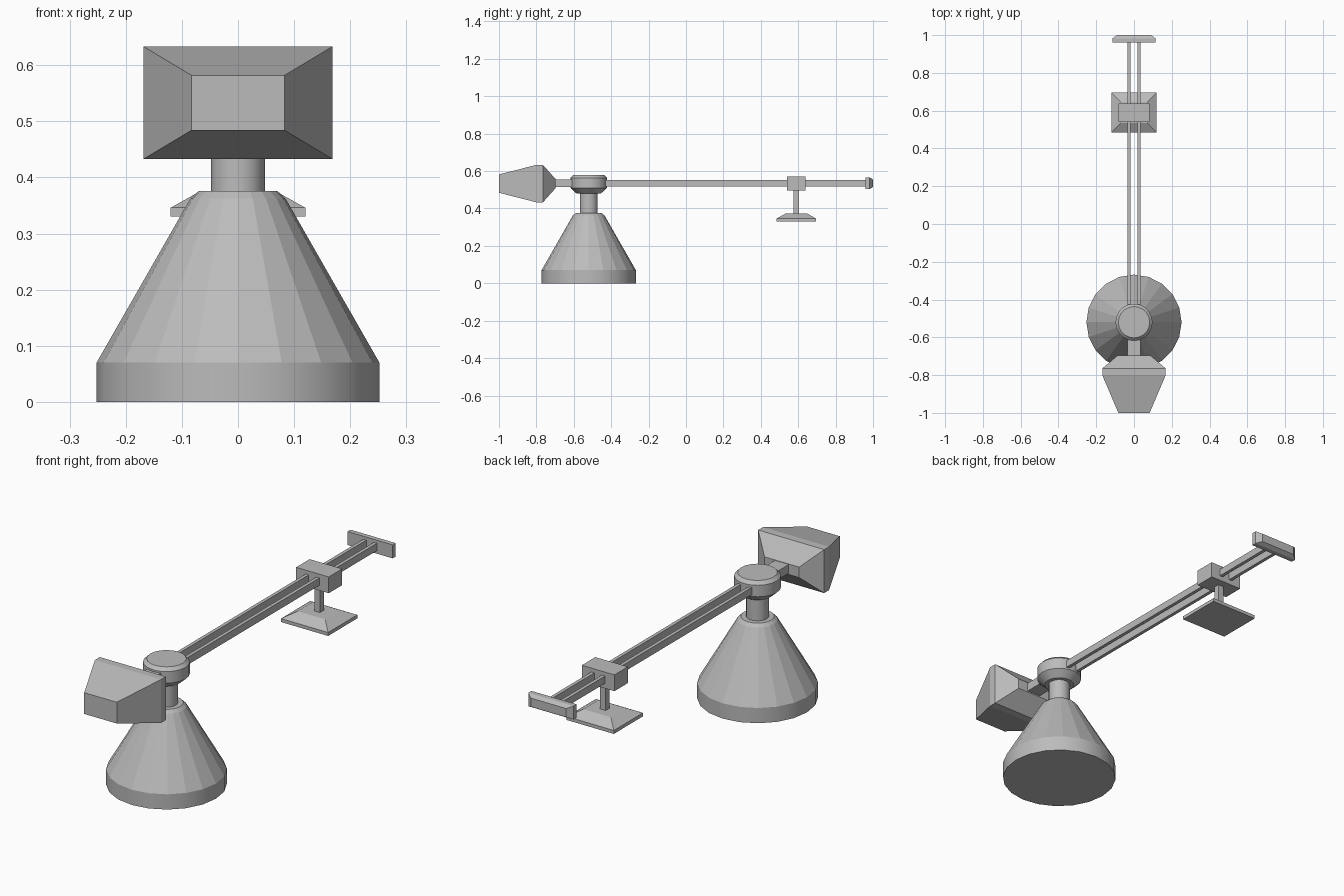
import bpy
import math

cube = bpy.data.objects.get("Cube")
if cube:
    bpy.data.objects.remove(cube, do_unlink=True)

GREY = (0.5, 0.5, 0.5, 1)
grey = bpy.data.materials.new("plain_grey")
grey.use_nodes = True
grey.diffuse_color = GREY
grey.node_tree.nodes["Principled BSDF"].inputs["Base Color"].default_value = GREY

TOWER_Y = -0.52
JIB_Z = 0.535
TROLLEY_Y = 0.59


def add_part(name, rings, smooth=False):
    """Skin a stack of equal rings and cap both ends."""
    n = len(rings[0])
    verts = [v for ring in rings for v in ring]
    faces = [tuple(reversed(range(n))),
             tuple(range(len(verts) - n, len(verts)))]
    for r in range(len(rings) - 1):
        for i in range(n):
            j = (i + 1) % n
            faces.append((r * n + i, r * n + j, (r + 1) * n + j, (r + 1) * n + i))
    mesh = bpy.data.meshes.new(name)
    mesh.from_pydata(verts, [], faces)
    mesh.materials.append(grey)
    obj = bpy.data.objects.new(name, mesh)
    bpy.context.collection.objects.link(obj)
    if smooth:
        bpy.ops.object.select_all(action="DESELECT")
        obj.select_set(True)
        bpy.context.view_layer.objects.active = obj
        bpy.ops.object.shade_smooth_by_angle(angle=math.radians(25))
    return obj


def lathe(name, profile, sides=20, smooth=True):
    """Turn (radius, height) pairs around the tower axis."""
    angles = [math.tau * i / sides for i in range(sides)]
    return add_part(name, [[(r * math.cos(a), TOWER_Y + r * math.sin(a), z)
                            for a in angles] for r, z in profile], smooth)


def loft_z(name, y, sections):
    """Rectangles (half x, half y, z) stacked upwards."""
    return add_part(name, [[(-hx, y - hy, z), (hx, y - hy, z),
                            (hx, y + hy, z), (-hx, y + hy, z)]
                           for hx, hy, z in sections])


def loft_y(name, x, z, sections):
    """Rectangles (y, half x, half z) stacked from front to back."""
    return add_part(name, [[(x - hx, y, z - hz), (x - hx, y, z + hz),
                            (x + hx, y, z + hz), (x + hx, y, z - hz)]
                           for y, hx, hz in sections])


# Tower: base band, faceted cone, mast and turning head
lathe("base_band", [(0.252, 0), (0.252, 0.07)])
lathe("tower_cone", [(0.252, 0.07), (0.085, 0.362), (0.07, 0.376)], smooth=False)
lathe("mast", [(0.048, 0.37), (0.048, 0.49)])
lathe("turning_head", [(0.065, 0.48), (0.098, 0.51),
                       (0.098, 0.563), (0.083, 0.578)])

# Jib: twin rails and end plate
for side, x in (("left", 0.027), ("right", -0.027)):
    loft_y(side + "_rail", x, JIB_Z, [(-0.46, 0.008, 0.017), (0.965, 0.008, 0.017)])
loft_y("end_plate", 0, JIB_Z, [(0.96, 0.115, 0.031), (0.982, 0.115, 0.031),
                               (1.0, 0.09, 0.02)])

# Trolley with its hanging load plate
loft_z("trolley", TROLLEY_Y, [(0.083, 0.049, 0.495), (0.083, 0.049, 0.57)])
loft_z("hanger", TROLLEY_Y, [(0.014, 0.014, 0.37), (0.014, 0.014, 0.5)])
loft_z("load_plate", TROLLEY_Y, [(0.12, 0.106, 0.33), (0.12, 0.106, 0.346),
                                 (0.07, 0.056, 0.374)])

# Counterweight and the arm that carries it
loft_y("counter_arm", 0, JIB_Z, [(-0.71, 0.035, 0.02), (-0.58, 0.035, 0.02)])
loft_y("counterweight", 0, 0.533, [(-1.0, 0.083, 0.049), (-0.8, 0.168, 0.1),
                                   (-0.765, 0.168, 0.1), (-0.697, 0.088, 0.024)])
